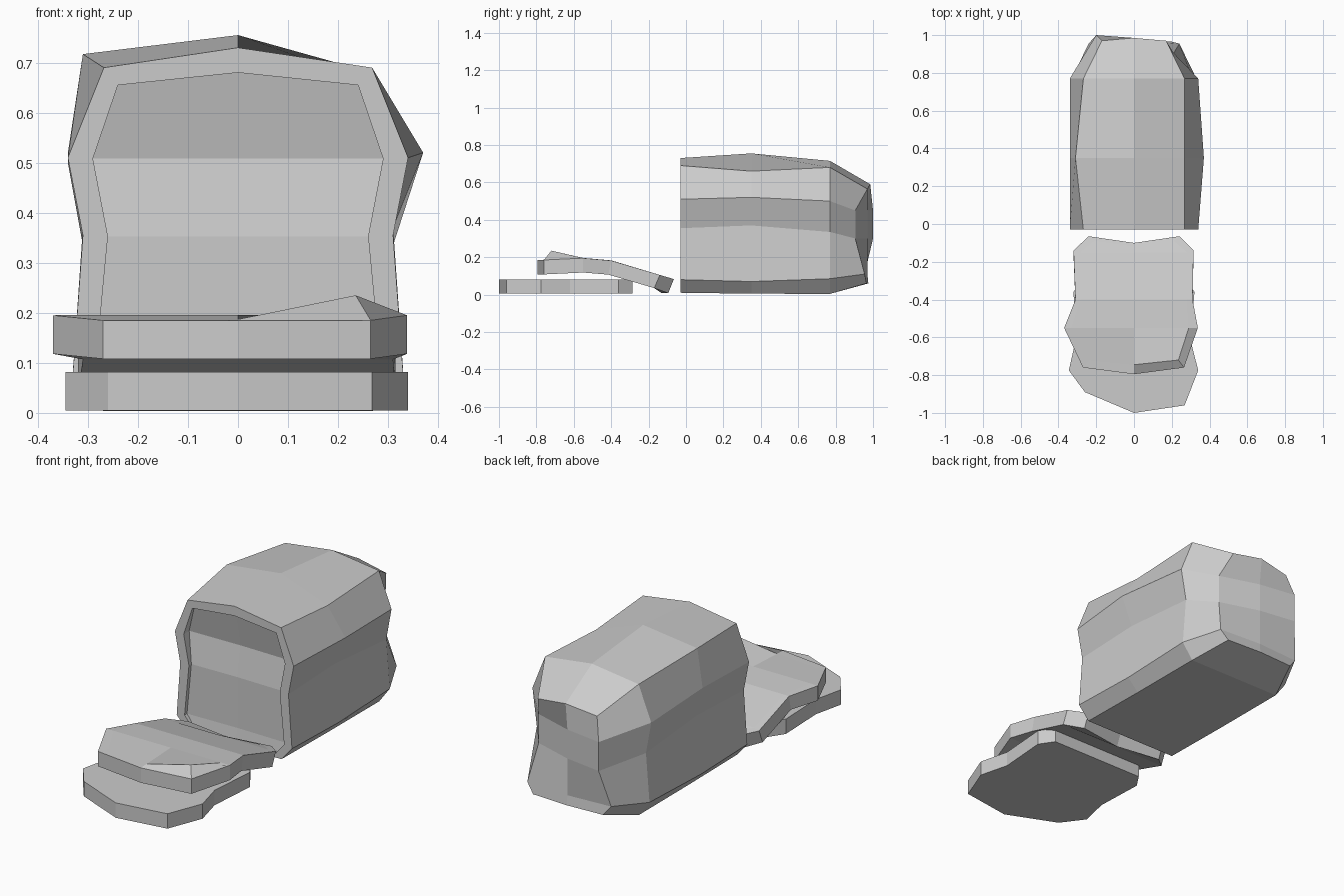
import bpy

if "Cube" in bpy.data.objects:
    bpy.data.objects.remove(bpy.data.objects["Cube"])

# Every cross-section is a 5 row x 3 column grid (left, centre, right);
# its rim is the 12 point bread outline.
RIM = [0, 1, 2, 5, 8, 11, 14, 13, 12, 9, 6, 3]


def build(name, start, rings, end):
    """Skin from a start grid, through rim rings, to an end grid."""
    verts, faces, loops = [], [], []

    def add_grid(pts, flip):
        base = len(verts)
        verts.extend(pts)
        for r in range(4):
            for c in range(2):
                a = base + r * 3 + c
                q = [a, a + 3, a + 4, a + 1]
                faces.append(q[::-1] if flip else q)
        return [base + i for i in RIM]

    loops.append(add_grid(start, False))
    for pts in rings:
        base = len(verts)
        verts.extend(pts[i] for i in RIM)
        loops.append(list(range(base, base + 12)))
    loops.append(add_grid(end, True))
    for a, b in zip(loops, loops[1:]):
        for i in range(12):
            j = (i + 1) % 12
            faces.append([a[i], a[j], b[j], b[i]])
    mesh = bpy.data.meshes.new(name)
    mesh.from_pydata(verts, [], faces)
    mesh.update()
    obj = bpy.data.objects.new(name, mesh)
    bpy.context.collection.objects.link(obj)
    return obj


def upright(widths, zs, top, ys, yc=None):
    """Vertical section: half widths, heights, crown height, side y, centre y."""
    yc = yc or ys
    pts = []
    for r, (w, z, y, c) in enumerate(zip(widths, zs, ys, yc)):
        pts += [(-w, y, z), (0, c, top if r == 0 else z), (w, y, z)]
    return pts


# Loaf: flat crust rim around a recessed crumb face, crust rings, rounded heel
W = [.268, .34, .31, .33, .27]
IN_W, IN_Z = [.24, .29, .26, .285, .24], [.655, .508, .353, .09, .035]
crumb = upright(IN_W, IN_Z, .68, [-.015, .015, -.01, -.01, -.015],
                [-.015, .02, -.005, -.005, -.015])
rim = upright(IN_W, IN_Z, .68, [-.03] * 5)
front = upright(W, [.69, .51, .355, .08, .01], .73, [-.03] * 5)
middle = upright(W, [.66, .52, .37, .07, .005], .755, [.35] * 5)
middle[0] = (-.31, .35, .717)
middle[5] = (.37, .35, .52)
back = upright(W, [.68, .50, .335, .085, .004], .715, [.77] * 5)
heel = upright([.17, .21, .21, .24, .20], [.565, .45, .30, .11, .06], .59,
               [.97, .905, .905, .955, .965], [.985, .97, .97, .97, .975])
heel[3], heel[6] = (-.20, 1.0, .45), (-.20, 1.0, .30)
build("bread_loaf", crumb, [rim, front, middle, back], heel)


def flat(rows):
    """Lying section from rows of (left x, right x, side y, centre y, z)."""
    pts = []
    for xl, xr, y, c, z in rows:
        pts += [(xl, y, z), (0, c, z), (xr, y, z)]
    return pts


def moved(pts, offsets):
    return [(x, y + offsets[i // 3][0], z + offsets[i // 3][1])
            for i, (x, y, z) in enumerate(pts)]


# Slice lying flat on the ground
lower = flat([(-.26, .27, -.93, -1.0, .005), (-.345, .34, -.775, -.775, .005),
              (-.31, .30, -.62, -.62, .005), (-.32, .32, -.36, -.36, .005),
              (-.27, .27, -.285, -.285, .005)])
lower[0], lower[2] = (-.26, -.89, .005), (.268, -.96, .005)
upper = moved(lower, [(0, .077)] * 5)
build("flat_slice", upper, [], lower)

# Bent slice leaning on the first, with one lifted crumb corner
top = flat([(-.27, .265, -.76, -.795, .185), (-.37, .338, -.55, -.55, .195),
            (-.31, .31, -.40, -.40, .182), (-.32, .315, -.14, -.14, .105),
            (-.24, .24, -.065, -.10, .083)])
inner = flat([(-.24, .235, -.72, -.745, .187), (-.33, .29, -.55, -.55, .196),
              (-.28, .28, -.40, -.40, .183), (-.285, .28, -.15, -.15, .108),
              (-.21, .21, -.09, -.12, .090)])
inner[2] = (.235, -.72, .235)
under = moved(top, [(0, -.077), (0, -.077), (-.015, -.075),
                    (-.03, -.07), (-.03, -.075)])
build("bent_slice", inner, [top], under)
